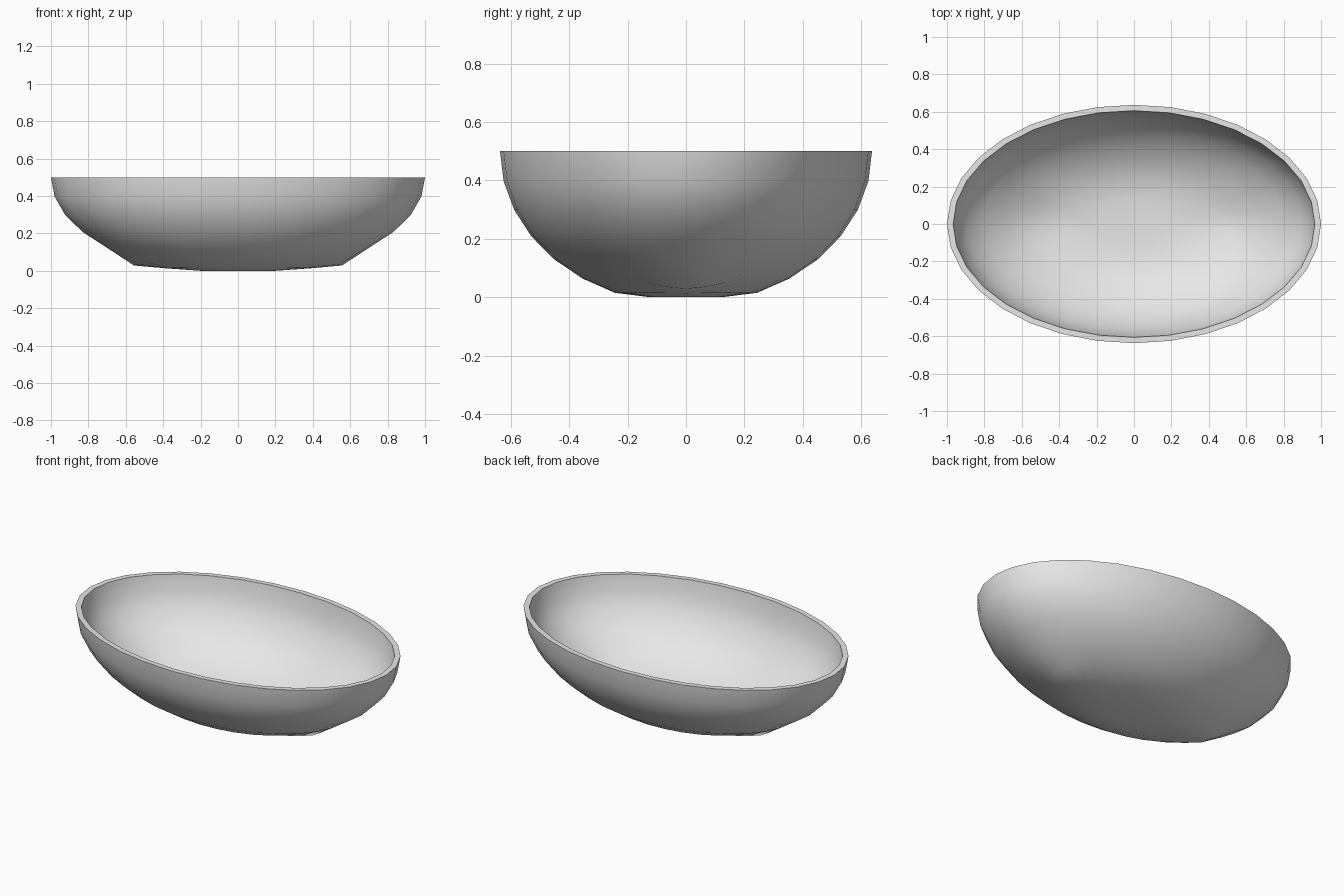
import bpy, bmesh, math

if "Cube" in bpy.data.objects:
    bpy.data.objects.remove(bpy.data.objects["Cube"])

SEG = 32                     # sides around the oval
STEP = math.pi / 16          # angle between rings
RIM_Z = 0.5

mat = bpy.data.materials.new("light grey")
mat.diffuse_color = (0.8, 0.8, 0.8, 1)
mat.use_nodes = True
mat.node_tree.nodes["Principled BSDF"].inputs["Base Color"].default_value = mat.diffuse_color


def ring(bm, ang, rx, ry, depth, floor):
    """One oval ring of a squashed half sphere with a flattened, long foot."""
    out = []
    for i in range(SEG):
        t = 2 * math.pi * i / SEG
        x = rx * math.cos(ang) * math.cos(t)
        y = ry * math.cos(ang) * math.sin(t)
        z = RIM_Z - depth * math.sin(ang)
        # the foot ends are pulled down at both ends of the long axis
        z -= 0.036 * math.exp(-((abs(x) - 0.54) / 0.09) ** 2 - (y / 0.14) ** 2)
        out.append(bm.verts.new((x, y, max(z, floor))))
    return out


def bridge(bm, a, b):
    for i in range(SEG):
        j = (i + 1) % SEG
        bm.faces.new((a[i], a[j], b[j], b[i]))


bm = bmesh.new()

# outer wall from foot to rim, then inner wall from rim to floor
outer = [ring(bm, k * STEP, 1.0, 0.637, 0.525, 0.0) for k in range(7, -1, -1)]
inner = [ring(bm, k * STEP, 0.967, 0.606, 0.495, 0.03) for k in range(0, 8)]
rings = outer + inner
for a, b in zip(rings, rings[1:]):
    bridge(bm, a, b)

# close the foot and the basin floor
bm.faces.new(outer[0])
bm.faces.new(inner[-1])
bmesh.ops.recalc_face_normals(bm, faces=bm.faces)

mesh = bpy.data.meshes.new("oval_basin")
bm.to_mesh(mesh)
bm.free()
obj = bpy.data.objects.new("oval_basin", mesh)
bpy.context.collection.objects.link(obj)
mesh.materials.append(mat)

# smooth walls, crisp rim
bpy.context.view_layer.objects.active = obj
obj.select_set(True)
bpy.ops.object.shade_smooth_by_angle(angle=math.radians(45))
